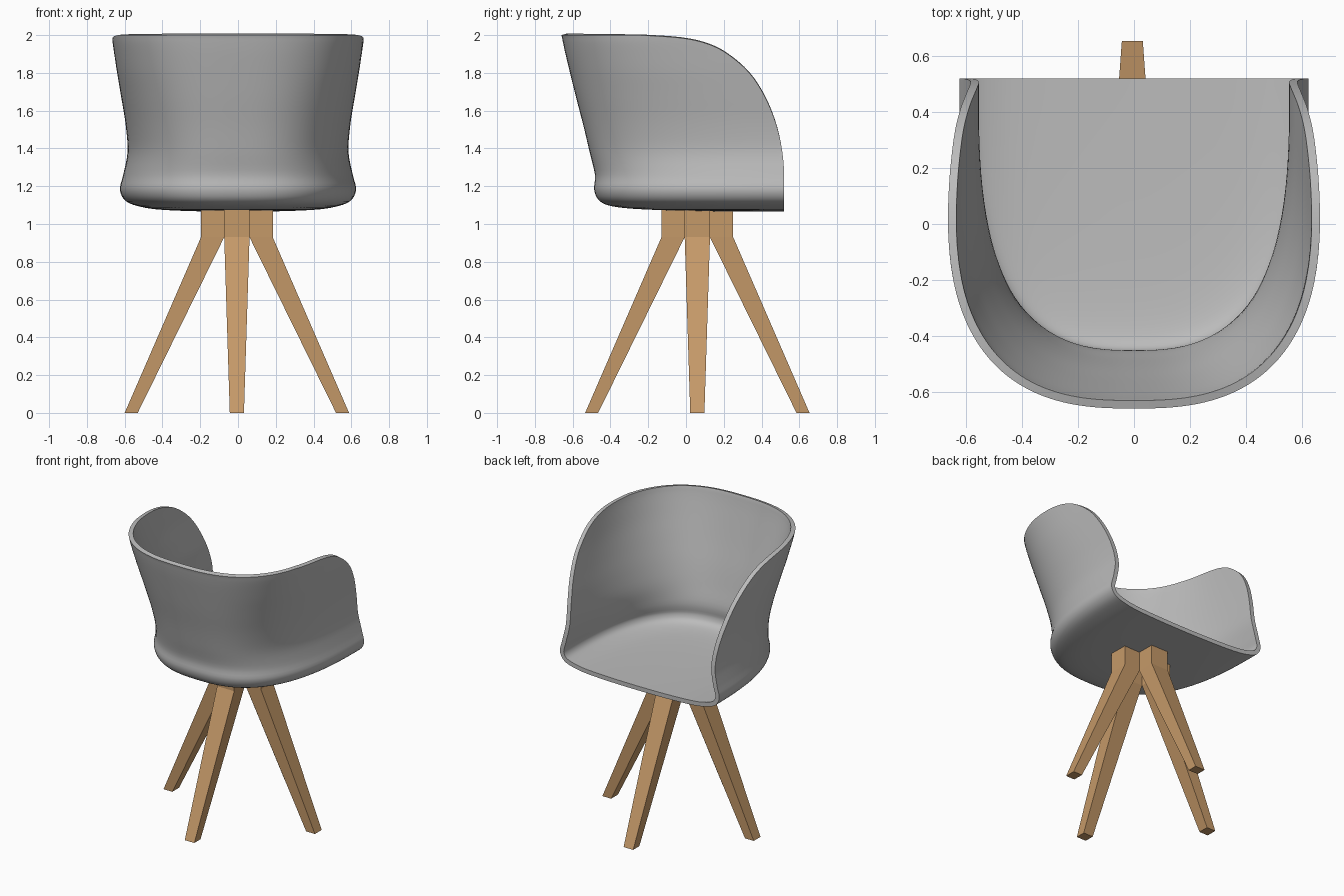
import bpy, bmesh, math
from mathutils import Vector

if "Cube" in bpy.data.objects:
    bpy.data.objects.remove(bpy.data.objects["Cube"])


def material(name, rgb):
    m = bpy.data.materials.new(name)
    m.diffuse_color = (*rgb, 1)
    m.use_nodes = True
    m.node_tree.nodes["Principled BSDF"].inputs["Base Color"].default_value = m.diffuse_color
    return m


GREY = material("grey shell", (0.5, 0.5, 0.5))
WOOD = material("light wood", (0.56, 0.32, 0.14))


def make_object(name, bm, mat):
    me = bpy.data.meshes.new(name)
    bm.to_mesh(me)
    bm.free()
    me.materials.append(mat)
    ob = bpy.data.objects.new(name, me)
    bpy.context.collection.objects.link(ob)
    return ob


def spline(keys, t):
    """Catmull-Rom through equally spaced key rows."""
    i = min(int(t), len(keys) - 2)
    f = t - i
    p = [keys[max(0, min(len(keys) - 1, i + k))] for k in (-1, 0, 1, 2)]
    return [0.5 * (2 * b + (c - a) * f + (2 * a - 5 * b + 4 * c - d) * f * f
                   + (3 * b - a - 3 * c + d) * f ** 3) for a, b, c, d in zip(*p)]


# Shell levels: height, half width, back y, y where the curve starts, front end y
LEVELS = [
    (1.065, 0.0, 0.52, 0.52, 0.52),
    (1.067, 0.20, 0.17, 0.52, 0.52),
    (1.075, 0.40, -0.17, 0.52, 0.52),
    (1.09, 0.51, -0.37, 0.52, 0.52),
    (1.12, 0.592, -0.455, 0.52, 0.52),
    (1.18, 0.625, -0.486, 0.52, 0.52),
    (1.26, 0.608, -0.482, 0.51, 0.52),
    (1.38, 0.585, -0.510, 0.46, 0.51),
    (1.52, 0.594, -0.543, 0.38, 0.48),
    (1.67, 0.618, -0.582, 0.29, 0.42),
    (1.80, 0.640, -0.614, 0.20, 0.335),
    (1.90, 0.655, -0.638, 0.14, 0.22),
    (1.955, 0.663, -0.650, 0.11, 0.11),
    (1.985, 0.667, -0.656, 0.10, -0.03),
    (2.0, 0.669, -0.660, 0.10, -0.25),
]
N, SUB, POWER = 36, 4, 2.65


def level_curve(a, back, c, front):
    """Half a U from the front end to the middle of the back, evenly spaced."""
    b = c - back
    pts = [Vector((a, front))] if front > c else []
    s0 = ((c - front) / b) ** (POWER / 2) if front < c else 0
    p0 = math.asin(min(1, s0))
    for k in range(161):
        p = p0 + (math.pi / 2 - p0) * k / 160
        pts.append(Vector((a * max(0, math.cos(p)) ** (2 / POWER),
                           c - b * math.sin(p) ** (2 / POWER))))
    acc = [0]
    for p, q in zip(pts, pts[1:]):
        acc.append(acc[-1] + (q - p).length)
    out, j = [], 0
    for k in range(N + 1):
        d = acc[-1] * k / N
        while j < len(pts) - 2 and acc[j + 1] < d:
            j += 1
        out.append(pts[j].lerp(pts[j + 1], (d - acc[j]) / max(1e-9, acc[j + 1] - acc[j])))
    return out


# Seat shell: stacked U curves, thickened inward
bm = bmesh.new()
tip = bm.verts.new((0, 0.52, 1.065))
rows = []
for r in range(1, (len(LEVELS) - 1) * SUB + 1):
    z, a, back, c, front = spline(LEVELS, r / SUB)
    half = level_curve(a, back, c, min(front, 0.52))
    u = [(p.x, p.y) for p in half] + [(-p.x, p.y) for p in half[-2::-1]]
    rows.append([bm.verts.new((x, y, z)) for x, y in u])
for k in range(2 * N):
    bm.faces.new((tip, rows[0][k + 1], rows[0][k]))
    for lo, hi in zip(rows, rows[1:]):
        bm.faces.new((lo[k], lo[k + 1], hi[k + 1], hi[k]))
bmesh.ops.recalc_face_normals(bm, faces=bm.faces)
if sum(f.normal.z for f in bm.faces if f.calc_center_median().z < 1.09) > 0:
    bmesh.ops.reverse_faces(bm, faces=bm.faces)
shell = make_object("seat_shell", bm, GREY)
mod = shell.modifiers.new("thickness", "SOLIDIFY")
mod.thickness = 0.03
mod.offset = -1
bpy.context.view_layer.objects.active = shell
shell.select_set(True)
bpy.ops.object.modifier_apply(modifier="thickness")
bpy.ops.object.shade_smooth_by_angle(angle=math.radians(40))

# Four splayed legs: inner radius, outer radius, half width, height
SECTIONS = [(0.525, 0.594, 0.0375, 0), (0.067, 0.19, 0.067, 0.93), (0.067, 0.19, 0.067, 1.078)]
for i, name in enumerate(("left_leg", "back_leg", "right_leg", "front_leg")):
    bm = bmesh.new()
    ca, sa = round(math.cos(i * math.pi / 2)), round(math.sin(i * math.pi / 2))
    rings = []
    for ri, ro, w, z in SECTIONS:
        corners = ((ri, -w), (ro, -w), (ro, w), (ri, w))
        rings.append([bm.verts.new((r * ca - s * sa - 0.006, r * sa + s * ca + 0.06, z))
                      for r, s in corners])
    bm.faces.new(rings[0][::-1])
    bm.faces.new(rings[-1])
    for lo, hi in zip(rings, rings[1:]):
        for k in range(4):
            n = (k + 1) % 4
            bm.faces.new((lo[k], lo[n], hi[n], hi[k]))
    make_object(name, bm, WOOD)
